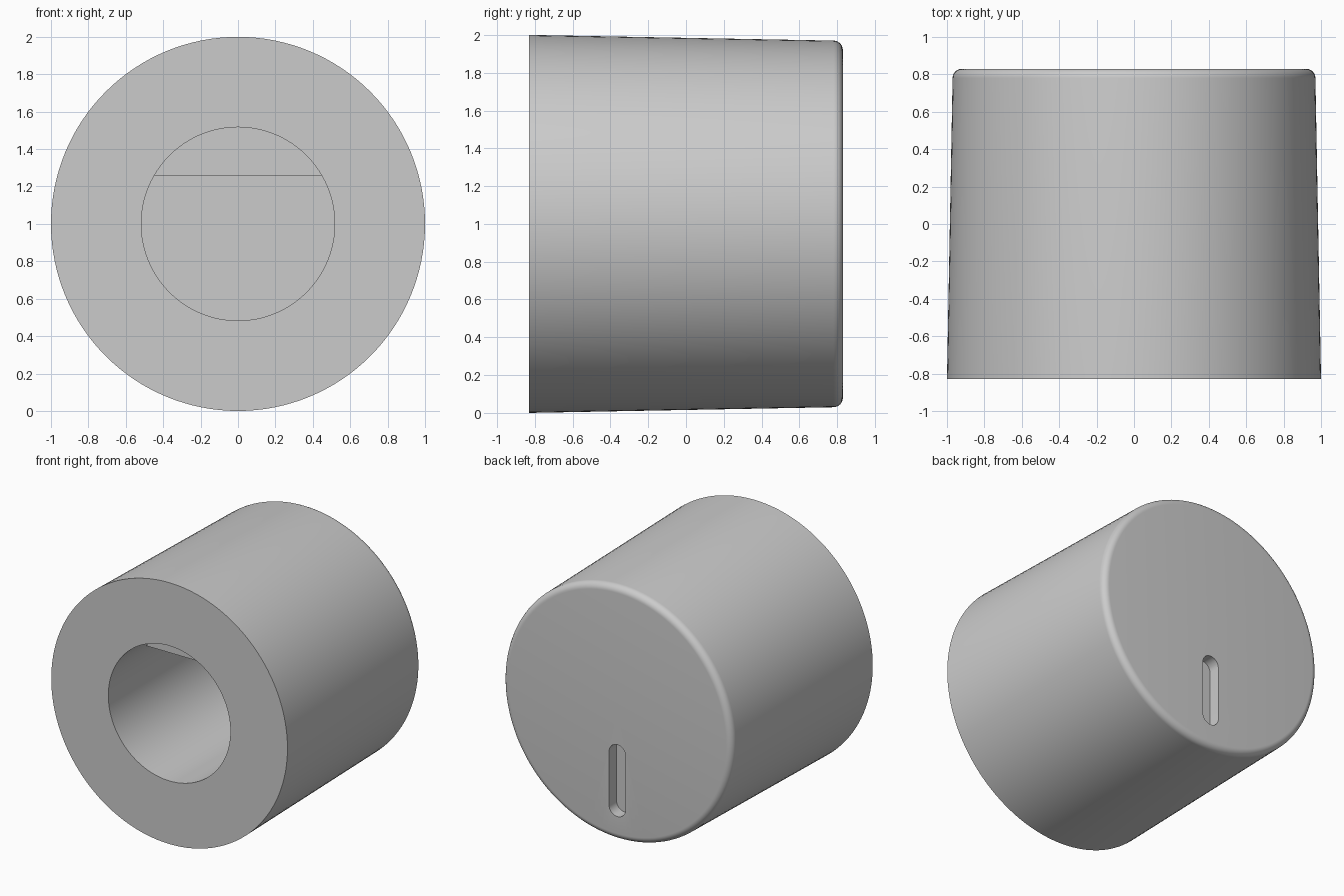
import bpy, bmesh
from math import sin, cos, pi, asin, radians
from mathutils import Vector, Matrix

cube = bpy.data.objects.get("Cube")
if cube:
    bpy.data.objects.remove(cube, do_unlink=True)

CENTRE = Vector((0, 0, 1))
FRONT, BACK = -0.83, 0.83
BORE_R, FLOOR_Y = 0.517, 0.47
SEGMENTS = 128

grey = bpy.data.materials.new("plain_grey")
grey.use_nodes = True
colour = (0.6, 0.6, 0.6, 1)
grey.diffuse_color = colour
grey.node_tree.nodes["Principled BSDF"].inputs["Base Color"].default_value = colour


def finish(name, bm):
    bmesh.ops.remove_doubles(bm, verts=bm.verts, dist=1e-5)
    bmesh.ops.recalc_face_normals(bm, faces=bm.faces)
    mesh = bpy.data.meshes.new(name)
    bm.to_mesh(mesh)
    bm.free()
    mesh.materials.append(grey)
    obj = bpy.data.objects.new(name, mesh)
    bpy.context.collection.objects.link(obj)
    return obj


def lathe(name, profile):
    """Spin (radius, y) points around the knob's y axis."""
    bm = bmesh.new()
    verts = [bm.verts.new(CENTRE + Vector((r, y, 0))) for r, y in profile]
    edges = [bm.edges.new(pair) for pair in zip(verts, verts[1:])]
    bmesh.ops.spin(bm, geom=verts + edges, cent=CENTRE, axis=(0, 1, 0),
                   angle=2 * pi, steps=SEGMENTS, use_merge=False)
    return finish(name, bm)


def prism(name, outline, y0, y1):
    """Extrude an (x, z) outline along y."""
    bm = bmesh.new()
    face = bm.faces.new([bm.verts.new((x, y0, z)) for x, z in outline])
    new = bmesh.ops.extrude_face_region(bm, geom=[face])["geom"]
    bmesh.ops.translate(bm, vec=(0, y1 - y0, 0),
                        verts=[v for v in new if isinstance(v, bmesh.types.BMVert)])
    return finish(name, bm)


def arc(cx, cz, r, a0, a1, n):
    return [(cx + r * cos(a0 + (a1 - a0) * i / n),
             cz + r * sin(a0 + (a1 - a0) * i / n)) for i in range(n + 1)]


def smooth(obj):
    bpy.ops.object.select_all(action='DESELECT')
    obj.select_set(True)
    bpy.context.view_layer.objects.active = obj
    bpy.ops.object.shade_smooth_by_angle(angle=radians(30))


# Tapered body with a rounded back rim and a blind bore in the front
fillet = 0.05
rim = arc(0.97 - fillet, BACK - fillet, fillet, 0, pi / 2, 8)
body = lathe("knob_body", [(0, FLOOR_Y), (BORE_R, FLOOR_Y), (BORE_R, FRONT),
                           (1, FRONT)] + rim + [(0, BACK)])

# Pointer slot cut into the back face
slot_r, low, high = 0.07, 0.28, 0.69
slot = prism("slot_cutter", arc(0, high, slot_r, 0, pi, 16)
             + arc(0, low, slot_r, pi, 2 * pi, 16), BACK - 0.09, BACK + 0.1)
slot.hide_render = True
cut = body.modifiers.new("pointer_slot", 'BOOLEAN')
cut.operation, cut.solver, cut.object = 'DIFFERENCE', 'EXACT', slot
bpy.context.view_layer.objects.active = body
bpy.ops.object.modifier_apply(modifier=cut.name)
bpy.data.objects.remove(slot, do_unlink=True)
smooth(body)

# Flat of the D-shaped shaft hole, set back from the opening
pad_r, flat = BORE_R + 0.01, 0.26
a = asin(flat / pad_r)
pad = prism("bore_flat", arc(0, 1, pad_r, a, pi - a, 32), FRONT + 0.36, FLOOR_Y + 0.01)
smooth(pad)
